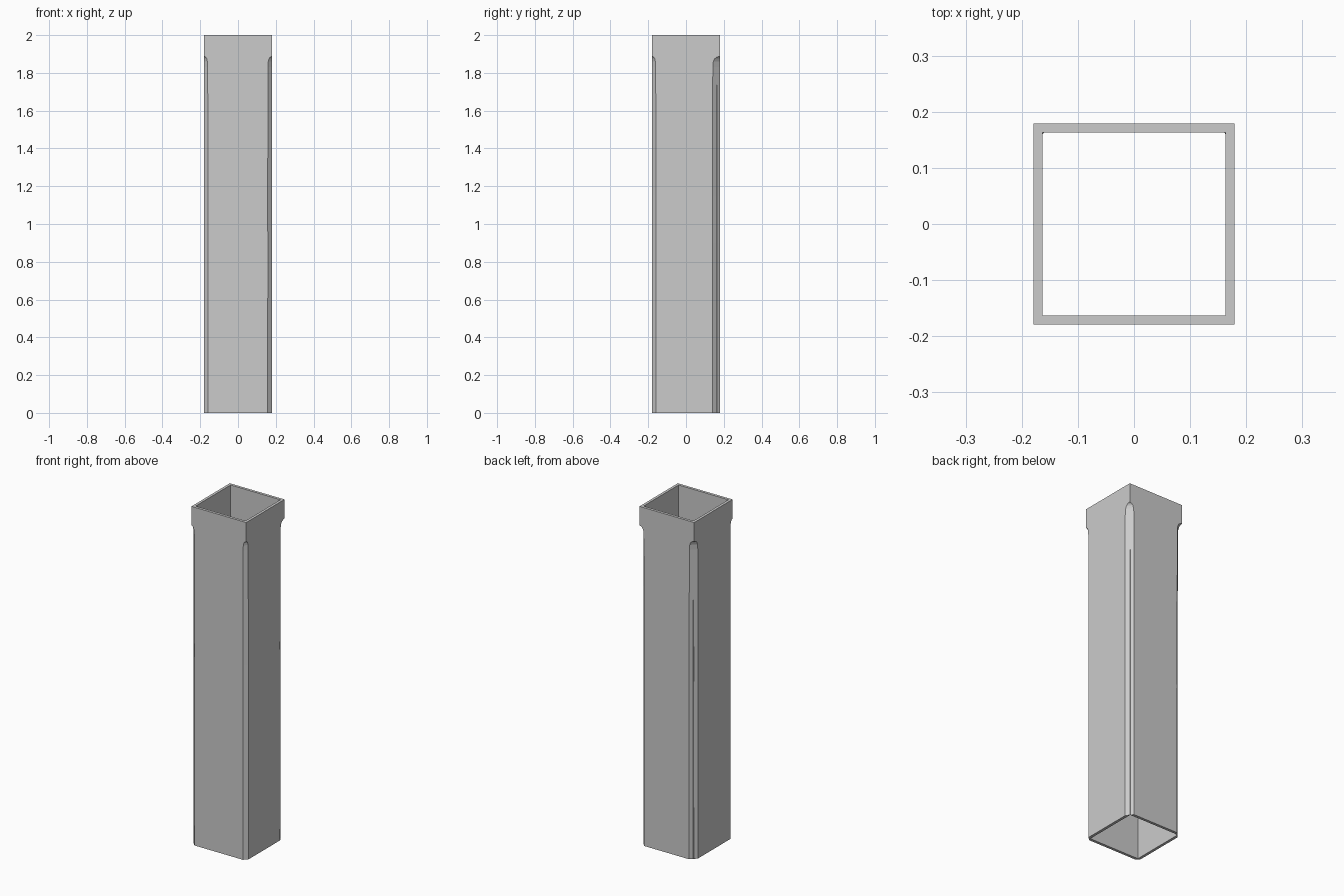
import bpy, bmesh

if "Cube" in bpy.data.objects:
    bpy.data.objects.remove(bpy.data.objects["Cube"])

HALF, INNER, HEIGHT = 0.179, 0.163, 2.0

# Corner chamfers (x cut, y cut), counter-clockwise from front left
CORNERS = [(-1, -1, 0.020, 0.020), (1, -1, 0.022, 0.020),
           (1, 1, 0.030, 0.040), (-1, 1, 0.034, 0.036)]

# Height against chamfer strength: slightly worn edges, rounded stop near the top
LEVELS = [(0, 1.0), (0.5, 0.98), (0.9, 0.97), (1.15, 1.0), (1.5, 0.96),
          (1.83, 0.93), (1.86, 0.86), (1.875, 0.68), (1.883, 0.42),
          (1.888, 0.0), (HEIGHT, 0.0)]


def outer_ring(bm, z, k):
    ring = []
    for i, (sx, sy, cx, cy) in enumerate(CORNERS):
        on_front = bm.verts.new((sx * (HALF - cx * k), sy * HALF, z))
        on_side = bm.verts.new((sx * HALF, sy * (HALF - cy * k), z))
        ring += [on_side, on_front] if i % 2 == 0 else [on_front, on_side]
    return ring


def inner_ring(bm, z):
    return [bm.verts.new((sx * INNER, sy * INNER, z)) for sx, sy, _, _ in CORNERS]


def bridge(bm, a, b):
    n = len(a)
    for i in range(n):
        j = (i + 1) % n
        bm.faces.new((a[i], a[j], b[j], b[i]))


def rim(bm, outer, inner):
    for i in range(4):
        j = (i + 1) % 4
        bm.faces.new((outer[2 * i], outer[2 * i + 1], inner[i]))
        bm.faces.new((outer[2 * i + 1], outer[2 * j], inner[j], inner[i]))


bm = bmesh.new()

# Outer shell
rings = [outer_ring(bm, z, k) for z, k in LEVELS]
for low, high in zip(rings, rings[1:]):
    bridge(bm, low, high)

# Hollow core and open end rims
low_in, high_in = inner_ring(bm, 0), inner_ring(bm, HEIGHT)
bridge(bm, low_in, high_in)
rim(bm, rings[0], low_in)
rim(bm, rings[-1], high_in)

# Merge the square corners of the collar
bmesh.ops.remove_doubles(bm, verts=bm.verts[:], dist=1e-5)
bmesh.ops.dissolve_degenerate(bm, edges=bm.edges[:], dist=1e-5)
bmesh.ops.recalc_face_normals(bm, faces=bm.faces[:])

mesh = bpy.data.meshes.new("hollow_post")
bm.to_mesh(mesh)
bm.free()
post = bpy.data.objects.new("hollow_post", mesh)
bpy.context.collection.objects.link(post)
